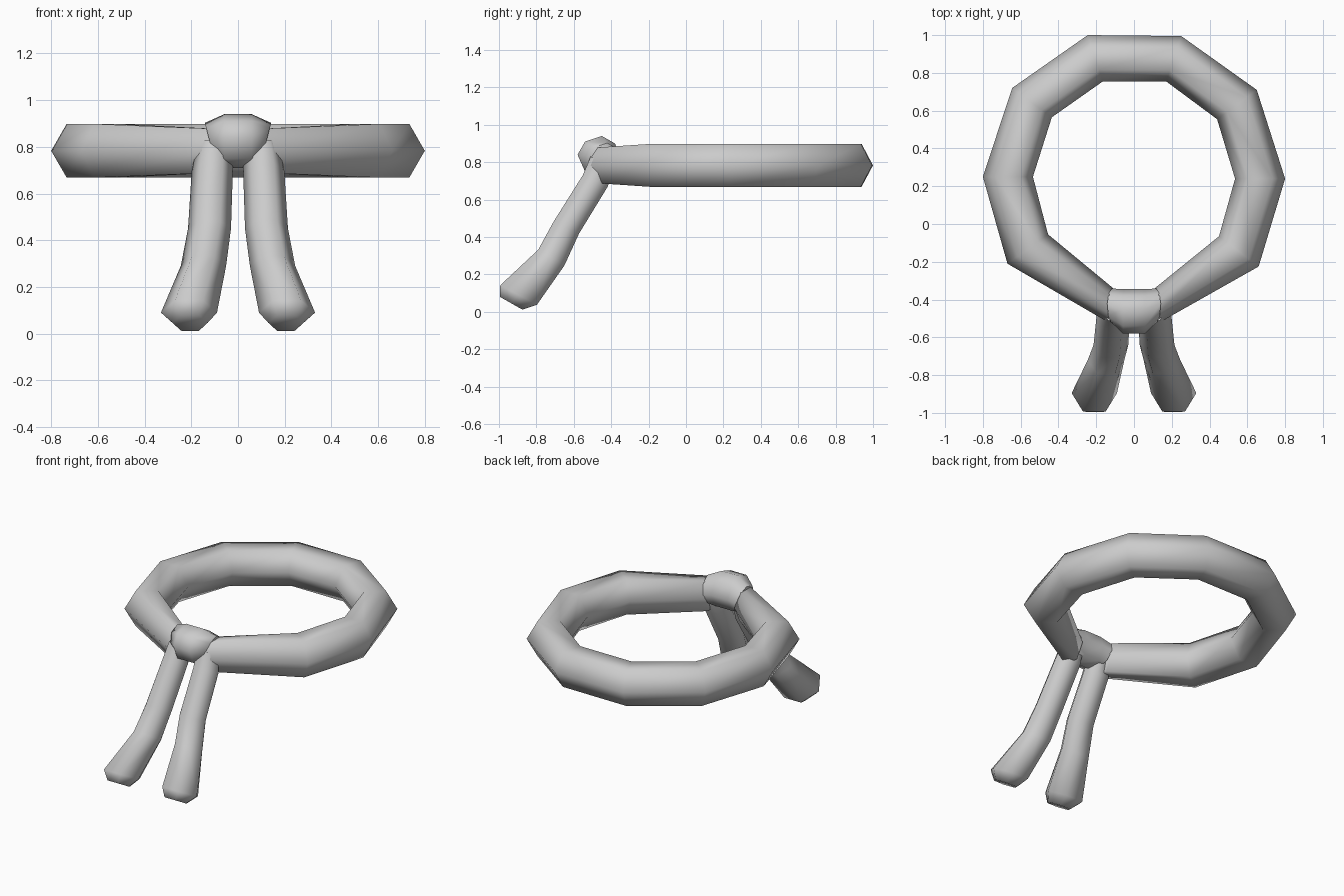
import bpy, bmesh, math
from mathutils import Vector

if "Cube" in bpy.data.objects:
    bpy.data.objects.remove(bpy.data.objects["Cube"])


def loft(name, loops, mirror=False):
    """Skin equal-length vertex loops and close both ends."""
    bm = bmesh.new()
    rows = [[bm.verts.new(p) for p in loop] for loop in loops]
    n = len(rows[0])
    for a, b in zip(rows, rows[1:]):
        for i in range(n):
            j = (i + 1) % n
            bm.faces.new((a[i], a[j], b[j], b[i]))
    bm.faces.new(rows[0])
    bm.faces.new(rows[-1])
    if mirror:
        geo = bmesh.ops.duplicate(bm, geom=bm.verts[:] + bm.edges[:] + bm.faces[:])["geom"]
        for v in geo:
            if isinstance(v, bmesh.types.BMVert):
                v.co.x *= -1
    bmesh.ops.recalc_face_normals(bm, faces=bm.faces[:])
    me = bpy.data.meshes.new(name)
    bm.to_mesh(me)
    bm.free()
    ob = bpy.data.objects.new(name, me)
    bpy.context.collection.objects.link(ob)
    bpy.context.view_layer.objects.active = ob
    ob.select_set(True)
    bpy.ops.object.shade_smooth_by_angle(angle=math.radians(65))
    ob.select_set(False)
    return ob


def hexagon(a, b, up):
    """Six-sided section whose two points are a and b, flat at +-up."""
    a, b, up = Vector(a), Vector(b), Vector(up)
    c, u = (a + b) / 2, (a - b) / 2
    k = math.pi / 3
    return [c + u * math.cos(i * k) + up * (math.sin(i * k) / math.sin(k)) for i in range(6)]


# neck band: outer and inner points seen from above, open behind the knot
band = [
    (0.12, -0.53, 0.11, -0.34), (0.66, -0.225, 0.45, -0.065), (0.80, 0.24, 0.535, 0.24),
    (0.65, 0.71, 0.44, 0.555), (0.25, 0.995, 0.17, 0.755), (-0.245, 1.0, -0.165, 0.755),
    (-0.645, 0.72, -0.435, 0.565), (-0.80, 0.25, -0.535, 0.25), (-0.67, -0.21, -0.455, -0.055),
    (-0.12, -0.53, -0.11, -0.34)]
loops = []
for i, (ox, oy, ix, iy) in enumerate(band):
    end = i in (0, len(band) - 1)
    loops.append(hexagon((ox, oy, 0.783), (ix, iy, 0.783), (0, 0, 0.095 if end else 0.115)))
loft("neck_band", loops)

# knot: tilted eight-sided barrel across the front
profile = [(-0.58, 0.84), (-0.54, 0.91), (-0.45, 0.94), (-0.38, 0.90),
           (-0.345, 0.82), (-0.38, 0.74), (-0.46, 0.71), (-0.54, 0.75)]


def knot_side(s):
    return [(s * (0.118 + 0.2 * (z - 0.82)), -0.425 + (y + 0.455) * 0.76,
             0.815 + (z - 0.825) * 0.76) for y, z in profile]


loft("knot", [knot_side(-1), [(-0.058, y, z) for y, z in profile],
              [(0.058, y, z) for y, z in profile], knot_side(1)])

# hanging tails: (centre x, y, z, half width, half-height vector y, z)
tail = [
    (0.10, -0.45, 0.80, 0.075, -0.060, 0.030),
    (0.11, -0.485, 0.70, 0.088, -0.067, 0.030),
    (0.122, -0.64, 0.45, 0.092, -0.068, 0.032),
    (0.148, -0.72, 0.29, 0.097, -0.070, 0.042),
    (0.21, -0.895, 0.09, 0.120, -0.098, 0.052),
    (0.205, -0.935, 0.046, 0.075, -0.060, 0.034)]
loops = [hexagon((x - w, y, z), (x + w, y, z), (0, uy, uz)) for x, y, z, w, uy, uz in tail]
# tail_tip rounding: lift the lowest verts to the ground
for loop in loops:
    for v in loop:
        v.z = max(v.z, 0.0)
loft("tails", loops, mirror=True)
